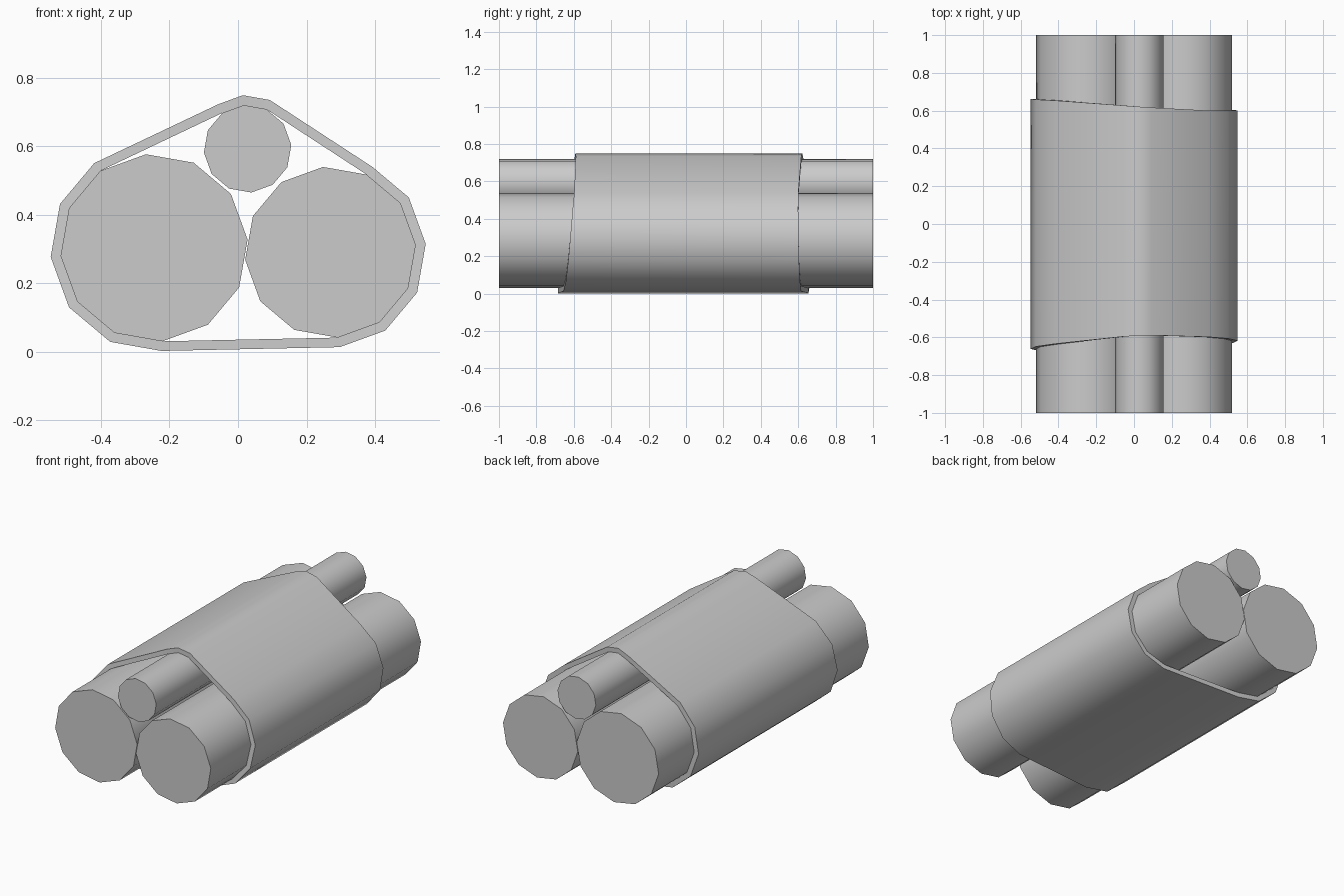
import bpy
import bmesh
from math import sin, cos, atan2, radians, pi
from mathutils import Vector
from mathutils.geometry import convex_hull_2d

cube = bpy.data.objects.get("Cube")
if cube:
    bpy.data.objects.remove(cube, do_unlink=True)

SIDES = 12
HALF_LENGTH = 1.0
WRAP_THICKNESS = 0.028

grey = bpy.data.materials.new("plain_grey")
grey.use_nodes = True
colour = (0.6, 0.6, 0.6, 1)
grey.diffuse_color = colour
grey.node_tree.nodes["Principled BSDF"].inputs["Base Color"].default_value = colour


def finish(name, bm):
    bmesh.ops.recalc_face_normals(bm, faces=bm.faces[:])
    mesh = bpy.data.meshes.new(name)
    bm.to_mesh(mesh)
    bm.free()
    mesh.materials.append(grey)
    obj = bpy.data.objects.new(name, mesh)
    bpy.context.collection.objects.link(obj)
    bpy.ops.object.select_all(action='DESELECT')
    obj.select_set(True)
    bpy.context.view_layer.objects.active = obj
    bpy.ops.object.shade_smooth_by_angle(angle=radians(40))


def ring(bm, outline, depth):
    return [bm.verts.new((p.x, depth(p), p.y)) for p in outline]


def bridge(bm, a, b):
    for i in range(len(a)):
        j = (i + 1) % len(a)
        bm.faces.new((a[i], a[j], b[j], b[i]))


def circle(x, z, radius):
    angles = [radians(5) + 2 * pi * i / SIDES for i in range(SIDES)]
    return [Vector((x + radius * cos(a), z + radius * sin(a))) for a in angles]


# Three parallel rods
rods = {
    "large_rod": circle(-0.245, 0.303, 0.274),
    "medium_rod": circle(0.27, 0.29, 0.25),
    "small_rod": circle(0.028, 0.592, 0.128),
}
for name, outline in rods.items():
    bm = bmesh.new()
    front = ring(bm, outline, lambda p: -HALF_LENGTH)
    back = ring(bm, outline, lambda p: HALF_LENGTH)
    bridge(bm, front, back)
    bm.faces.new(front)
    bm.faces.new(back)
    finish(name, bm)

# Sleeve section: taut loop around the rods, thickened outwards
middle = Vector((0, 0.33))


def turn(p):
    return atan2(p.y - middle.y, p.x - middle.x)


points = [p for outline in rods.values() for p in outline]
inner = sorted((points[i] for i in convex_hull_2d(points)), key=turn)


def thicken(loop, amount):
    result = []
    for i, p in enumerate(loop):
        d1 = (p - loop[i - 1]).normalized()
        d2 = (loop[(i + 1) % len(loop)] - p).normalized()
        n1, n2 = Vector((d1.y, -d1.x)), Vector((d2.y, -d2.x))
        result.append(p + (n1 + n2) * amount / (1 + n1.dot(n2)))
    return result


outer = thicken(inner, WRAP_THICKNESS)


# Slanted sleeve ends
def front_end(p):
    return -0.637 - 0.049 * cos(turn(p) - radians(245))


def back_end(p):
    return 0.631 + 0.031 * cos(turn(p) - radians(195))


bm = bmesh.new()
loops = [ring(bm, outer, front_end), ring(bm, outer, back_end),
         ring(bm, inner, back_end), ring(bm, inner, front_end)]
for i in range(len(loops)):
    bridge(bm, loops[i - 1], loops[i])
finish("wrapped_sleeve", bm)
